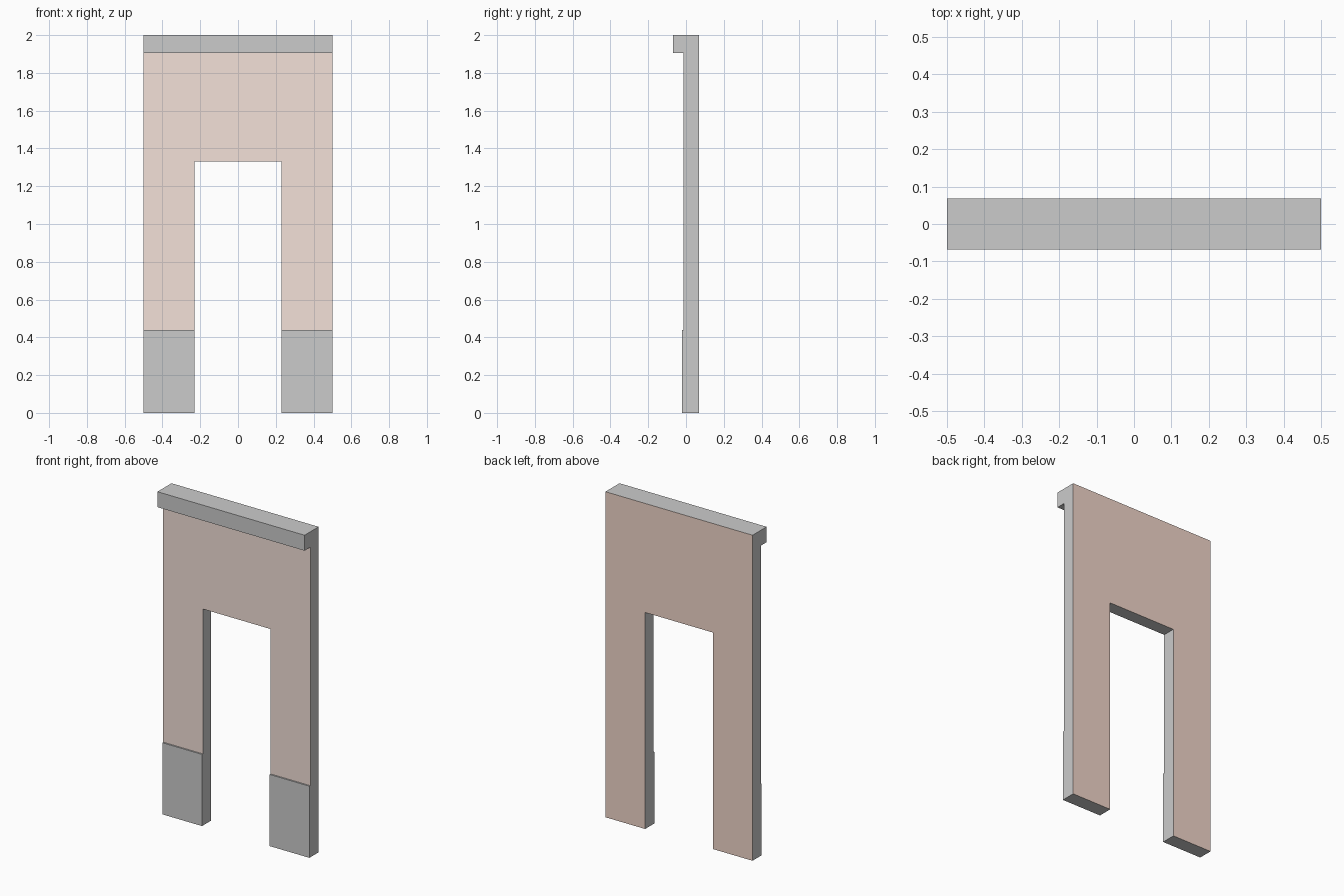
import bpy, bmesh

if "Cube" in bpy.data.objects:
    bpy.data.objects.remove(bpy.data.objects["Cube"])

HALF_W, OPEN_W = 0.5, 0.23
BACK, FRONT = 0.068, -0.012
TOP, OPEN_TOP = 2.0, 1.33


def paint(name, rgb):
    mat = bpy.data.materials.new(name)
    mat.diffuse_color = (*rgb, 1)
    mat.use_nodes = True
    mat.node_tree.nodes["Principled BSDF"].inputs["Base Color"].default_value = mat.diffuse_color
    return mat


def extrude_profile(name, points, y0, y1):
    """Extrude an x/z outline from y0 (front) to y1 (back)."""
    bm = bmesh.new()
    face = bm.faces.new([bm.verts.new((x, y0, z)) for x, z in points])
    ext = bmesh.ops.extrude_face_region(bm, geom=[face], use_keep_orig=True)
    verts = [g for g in ext["geom"] if isinstance(g, bmesh.types.BMVert)]
    bmesh.ops.translate(bm, verts=verts, vec=(0, y1 - y0, 0))
    bmesh.ops.recalc_face_normals(bm, faces=bm.faces)
    mesh = bpy.data.meshes.new(name)
    bm.to_mesh(mesh)
    bm.free()
    obj = bpy.data.objects.new(name, mesh)
    bpy.context.collection.objects.link(obj)
    return obj


def rect(x0, x1, z0, z1):
    return [(x0, z0), (x1, z0), (x1, z1), (x0, z1)]


# Wall panel with a doorway: plaster on front and back, plain grey edges
right = [(OPEN_W, OPEN_TOP), (OPEN_W, 0), (HALF_W, 0), (HALF_W, TOP)]
outline = right + [(-x, z) for x, z in reversed(right)]
wall = extrude_profile("door_wall", outline, FRONT, BACK)
for mat in (paint("edge_grey", (0.8, 0.8, 0.8)),
            paint("front_plaster", (0.9, 0.75, 0.69)),
            paint("back_plaster", (0.88, 0.67, 0.59))):
    wall.data.materials.append(mat)
for poly in wall.data.polygons:
    if abs(poly.normal.y) > 0.9:
        poly.material_index = 1 if poly.normal.y < 0 else 2

# Cornice along the top of the front
extrude_profile("cornice", rect(-HALF_W, HALF_W, 1.905, TOP), -0.068, FRONT)

# Thin plinths at the foot of both piers
plinth = extrude_profile("plinths", rect(OPEN_W, HALF_W, 0, 0.44), -0.021, FRONT)
plinth.modifiers.new("mirror", 'MIRROR').use_axis[0] = True
